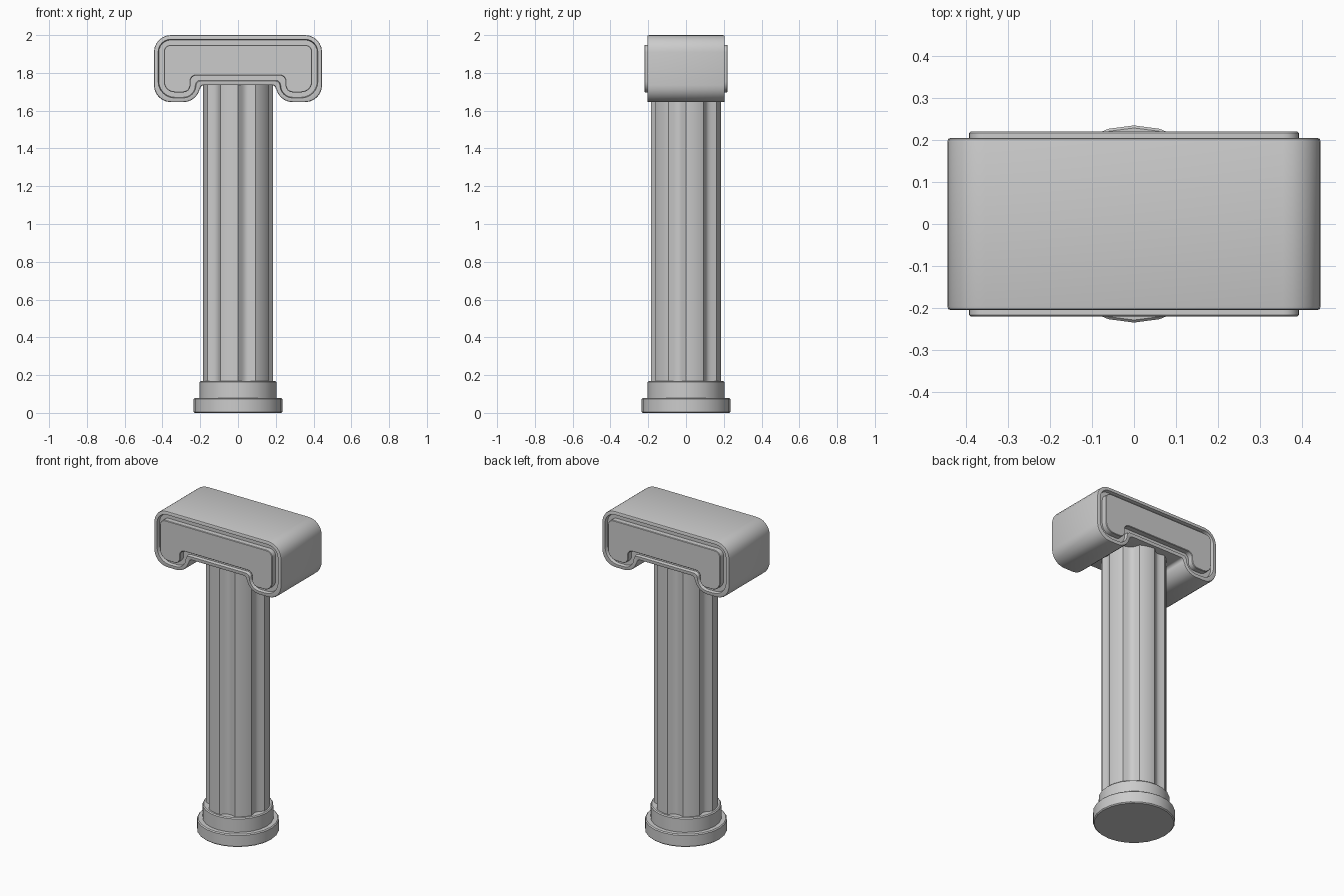
import bpy, bmesh
from math import sin, cos, pi, radians
from mathutils import Vector

cube = bpy.data.objects.get("Cube")
if cube:
    bpy.data.objects.remove(cube)

stone = bpy.data.materials.new("grey stone")
stone.use_nodes = True
GREY = (0.6, 0.6, 0.6, 1)
stone.diffuse_color = GREY
stone.node_tree.nodes["Principled BSDF"].inputs["Base Color"].default_value = GREY


def loft(name, rings, angle=30):
    """Skin a list of equal-length closed rings and cap both ends."""
    bm = bmesh.new()
    loops = [[bm.verts.new(p) for p in ring] for ring in rings]
    n = len(loops[0])
    for a, b in zip(loops, loops[1:]):
        for i in range(n):
            j = (i + 1) % n
            bm.faces.new((a[i], a[j], b[j], b[i]))
    bm.faces.new(loops[0][::-1])
    bm.faces.new(loops[-1])
    bmesh.ops.recalc_face_normals(bm, faces=bm.faces)
    mesh = bpy.data.meshes.new(name)
    bm.to_mesh(mesh)
    bm.free()
    mesh.materials.append(stone)
    obj = bpy.data.objects.new(name, mesh)
    bpy.context.collection.objects.link(obj)
    bpy.ops.object.select_all(action='DESELECT')
    obj.select_set(True)
    bpy.context.view_layer.objects.active = obj
    bpy.ops.object.shade_smooth_by_angle(angle=radians(angle))
    return obj


def circle(r, z, n=24):
    return [(r * cos(2 * pi * i / n), r * sin(2 * pi * i / n), z) for i in range(n)]


def drum(name, r, low, high, bevel=0.006):
    loft(name, [circle(r - bevel, low), circle(r, low + bevel),
                circle(r, high - bevel), circle(r - bevel, high)])


# Stepped round base
drum("base_lower_step", 0.235, 0, 0.08)
drum("base_upper_step", 0.203, 0.07, 0.17)


# Shaft with six hollow flutes between six rounded lands
def fluted(z, r=0.185, depth=0.026, steps=8):
    ring = []
    for k in range(12):
        for s in range(steps):
            t = s / steps
            a = (k + t) * pi / 6
            rad = r - depth * sin(pi * t) if k % 2 else r
            ring.append((rad * cos(a), rad * sin(a), z))
    return ring


loft("fluted_shaft", [fluted(0.15), fluted(1.77)])


# Capital: a rounded block with two hanging lobes
def capital_outline(d, y, steps=6):
    half = [(0.445 - d, 2.0 - d, 0.09 - d),
            (0.445 - d, 1.645 + d, 0.11 - d),
            (0.2 + d, 1.645 + d, 0.09 - d),
            (0.2 + d, 1.735 + d, 0.02 + d / 4)]
    corners = half + [(-x, z, r) for x, z, r in reversed(half)]
    ring = []
    for i, (x, z, r) in enumerate(corners):
        c = Vector((x, z))
        u = (Vector(corners[i - 1][:2]) - c).normalized()
        v = (Vector(corners[(i + 1) % len(corners)][:2]) - c).normalized()
        r = min(r, 0.09)
        for s in range(steps + 1):
            t = s / steps * pi / 2
            p = c + r * ((1 - sin(t)) * u + (1 - cos(t)) * v)
            ring.append((p.x, y, p.y))
    return ring


# Rim, groove and raised panel on each end face
section = [(0.055, 0.22), (0.052, 0.217), (0.052, 0.185), (0.026, 0.185),
           (0.022, 0.205), (0.007, 0.205), (0.002, 0.203), (0, 0.196)]
section = [(d, -y) for d, y in section] + section[::-1]
loft("scroll_capital", [capital_outline(d, y) for d, y in section])
